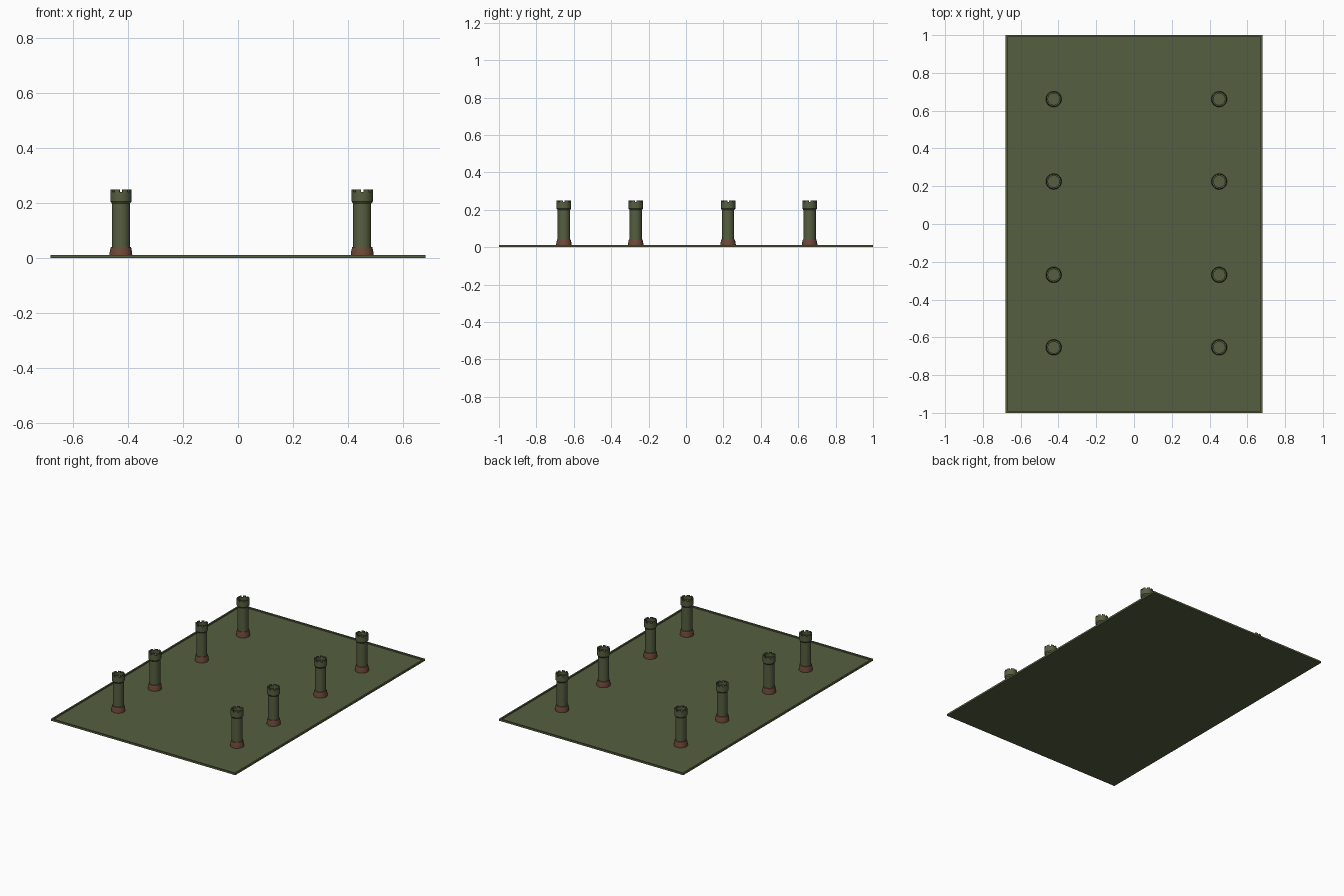
import bpy, bmesh, math

if "Cube" in bpy.data.objects:
    bpy.data.objects.remove(bpy.data.objects["Cube"])

def material(name, col):
    m = bpy.data.materials.new(name)
    m.diffuse_color = (*col, 1)
    m.use_nodes = True
    m.node_tree.nodes["Principled BSDF"].inputs["Base Color"].default_value = m.diffuse_color
    return m

GREEN = material("olive_green", (0.093, 0.114, 0.052))
BROWN = material("red_brown", (0.155, 0.066, 0.040))
SEG = 24

def finish(bm, name, mat, loc=(0, 0, 0), smooth=False):
    me = bpy.data.meshes.new(name)
    bm.to_mesh(me)
    bm.free()
    ob = bpy.data.objects.new(name, me)
    ob.location = loc
    me.materials.append(mat)
    bpy.context.collection.objects.link(ob)
    if smooth:
        bpy.ops.object.select_all(action='DESELECT')
        ob.select_set(True)
        bpy.context.view_layer.objects.active = ob
        bpy.ops.object.shade_smooth_by_angle(angle=math.radians(30))
    return ob

def polar(r, i, z):
    # Half-step offset puts a notch in the middle of each side
    a = 2 * math.pi * (i + 0.5) / SEG
    return (r * math.cos(a), r * math.sin(a), z)

def lathe(bm, profile, cap_end=False):
    rings = [[bm.verts.new(polar(r, i, z)) for i in range(SEG)] for r, z in profile]
    for a, b in zip(rings, rings[1:]):
        for i in range(SEG):
            j = (i + 1) % SEG
            bm.faces.new((a[i], a[j], b[j], b[i]))
    if cap_end:
        bm.faces.new(rings[-1])

# Base plate: shallow tray with a thin raised rim
bm = bmesh.new()
bmesh.ops.create_cube(bm, size=1)
bmesh.ops.scale(bm, vec=(1.36, 2.0, 0.012), verts=bm.verts)
bmesh.ops.translate(bm, vec=(0, 0, 0.006), verts=bm.verts)
bm.normal_update()
top = [f for f in bm.faces if f.normal.z > 0.9]
bmesh.ops.inset_region(bm, faces=top, thickness=0.014)
floor = bmesh.ops.extrude_face_region(bm, geom=top)
bmesh.ops.translate(bm, vec=(0, 0, -0.008),
                    verts=[v for v in floor["geom"] if isinstance(v, bmesh.types.BMVert)])
bmesh.ops.delete(bm, geom=[f for f in top if f.is_valid], context='FACES')
bmesh.ops.recalc_face_normals(bm, faces=bm.faces)
finish(bm, "base_plate", GREEN)

# Tower parts
R_OUT, R_IN, RIM, TOP = 0.039, 0.030, 0.241, 0.25
SHAFT = [(0.033, 0.004), (0.033, 0.198), (R_OUT, 0.206), (R_OUT, RIM),
         (R_IN, RIM), (R_IN, 0.225)]
FOOT = [(0.042, 0.004), (0.041, 0.022), (0.037, 0.040), (0.0325, 0.041)]

def tower(x, y):
    # Shaft with flared parapet and sunken roof
    bm = bmesh.new()
    lathe(bm, SHAFT, cap_end=True)
    # Eight merlons: two segments up, one segment open
    for k in range(8):
        cols = [[bm.verts.new(polar(r, 3 * k + s, z)) for r, z in
                 ((R_OUT, RIM), (R_OUT, TOP), (R_IN, TOP), (R_IN, RIM))] for s in range(3)]
        for a, b in zip(cols, cols[1:]):
            for i in range(3):
                bm.faces.new((a[i], b[i], b[i + 1], a[i + 1]))
        bm.faces.new(cols[0])
        bm.faces.new(cols[2][::-1])
    for f in bm.faces:
        f.normal_update()
        c = f.calc_center_median()
        # Roof must face up
        if len(f.verts) == SEG and f.normal.z < 0:
            f.normal_flip()
    finish(bm, "tower", GREEN, (x, y, 0), True)
    # Brown foot ring
    bm = bmesh.new()
    lathe(bm, FOOT)
    finish(bm, "tower_foot", BROWN, (x, y, 0), True)

# Two rows of four towers
for x in (-0.425, 0.451):
    for y in (-0.653, -0.269, 0.225, 0.661):
        tower(x, y)
